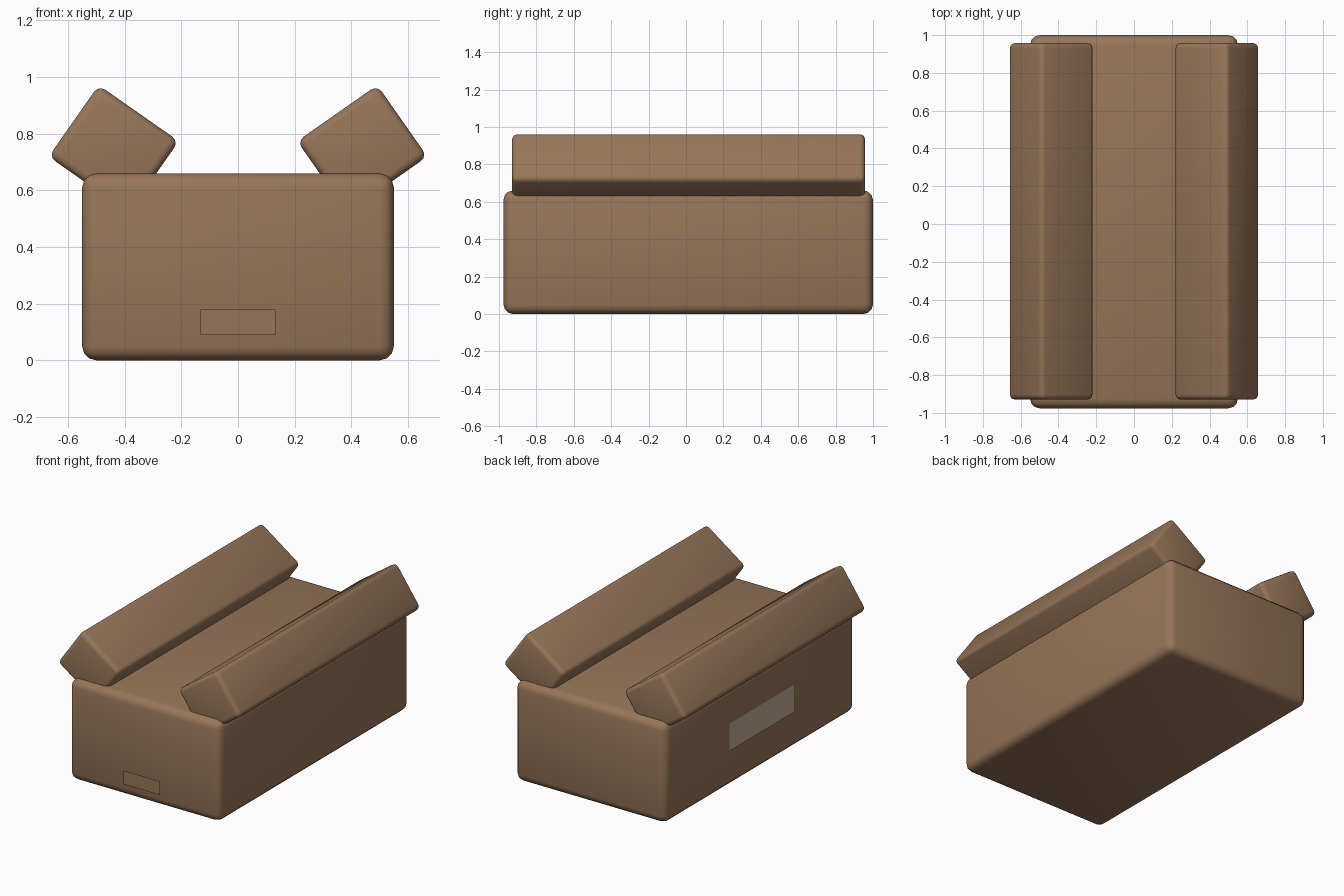
import bpy, math
from mathutils import Vector

if "Cube" in bpy.data.objects:
    bpy.data.objects.remove(bpy.data.objects["Cube"])


def material(name, rgb):
    m = bpy.data.materials.new(name)
    m.diffuse_color = (*rgb, 1)
    m.use_nodes = True
    m.node_tree.nodes["Principled BSDF"].inputs["Base Color"].default_value = m.diffuse_color
    return m


cardboard = material("cardboard_brown", (0.31, 0.18, 0.1))
label_grey = material("label_beige", (0.52, 0.43, 0.29))


def rounded_box(name, center, size, bevel, tilt=0):
    """Smooth box with rounded edges, tilted about the y axis."""
    bpy.ops.mesh.primitive_cube_add(size=1, location=center)
    ob = bpy.context.object
    ob.name = name
    ob.scale = size
    bpy.ops.object.transform_apply(location=False, rotation=False, scale=True)
    ob.rotation_euler.y = tilt
    mod = ob.modifiers.new("rounding", 'BEVEL')
    mod.width = bevel
    mod.segments = 3
    ob.data.materials.append(cardboard)
    bpy.ops.object.shade_smooth()
    return ob


def plate(name, center, across, up, mat):
    """Single thin rectangle spanned by two half-extents."""
    c, a, u = Vector(center), Vector(across), Vector(up)
    me = bpy.data.meshes.new(name)
    me.from_pydata([c - a - u, c + a - u, c + a + u, c - a + u], [], [(0, 1, 2, 3)])
    me.materials.append(mat)
    bpy.context.collection.objects.link(bpy.data.objects.new(name, me))


# Main carton
rounded_box("box_body", (0, 0.012, 0.33), (1.1, 1.975, 0.66), 0.05)

# Opened flaps along both long sides
for side, label in ((-1, "left"), (1, "right")):
    rounded_box(label + "_flap", (side * 0.4385, 0.014, 0.746),
                (0.345, 1.888, 0.308), 0.028, -side * math.radians(35))

# Tape strip on the front and label on the left side
plate("front_tape", (0, -1.0, 0.135), (0.132, 0, 0), (0, 0, 0.045), cardboard)
plate("side_label", (-0.555, 0, 0.33), (0, -0.34, 0), (0, 0, 0.09), label_grey)
